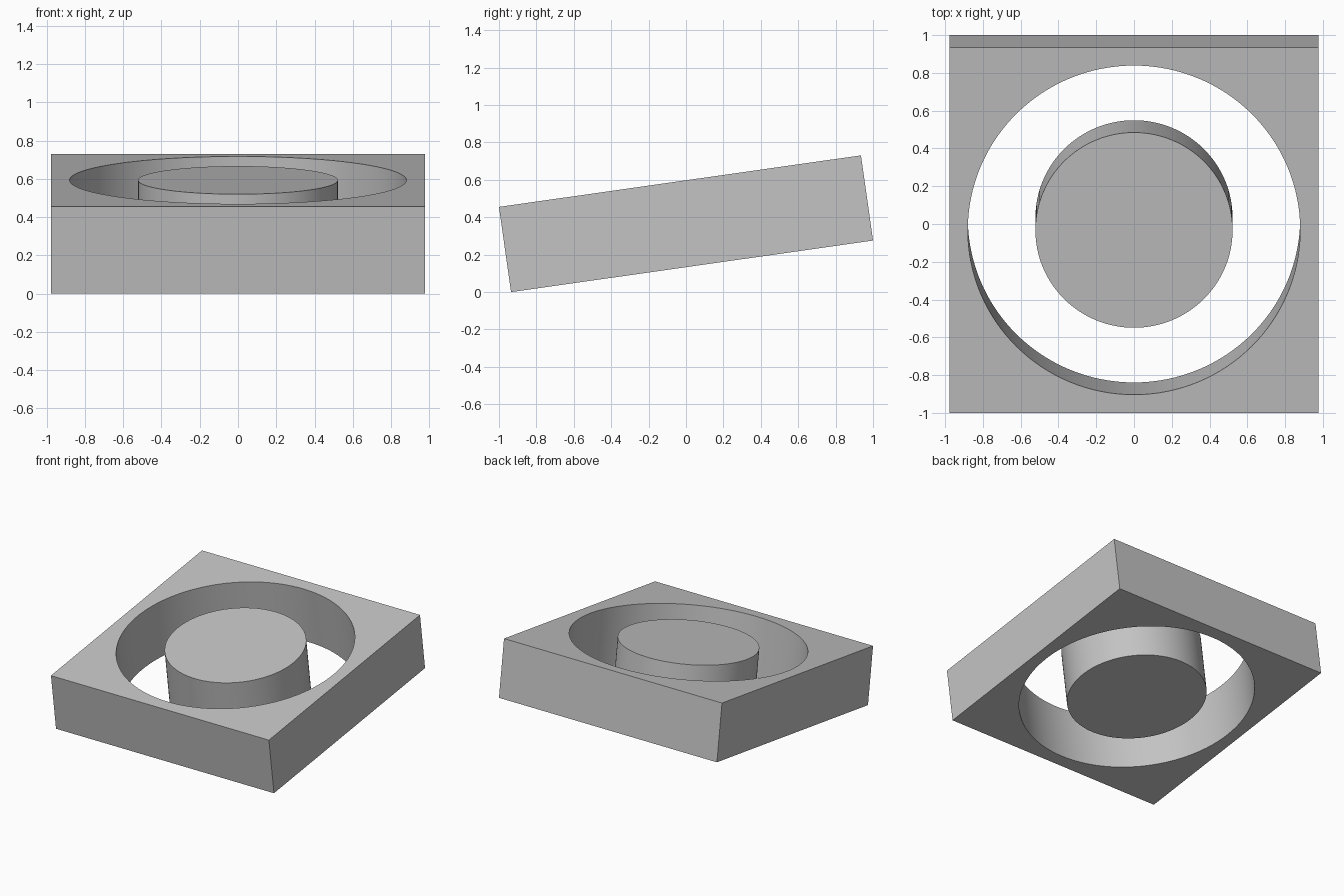
import bpy, bmesh, math
from mathutils import Matrix

cube = bpy.data.objects.get("Cube")
if cube:
    bpy.data.objects.remove(cube, do_unlink=True)

SIDE, THICK, HOLE_R, CORE_R = 1.955, 0.46, 0.88, 0.522
TILT = math.radians(8.1)
SEGMENTS = 128  # multiple of 8, so the square's corners are hit exactly

grey = bpy.data.materials.new("mid grey")
grey.use_nodes = True
colour = (0.55, 0.55, 0.55, 1)
grey.diffuse_color = colour
grey.node_tree.nodes["Principled BSDF"].inputs["Base Color"].default_value = colour

# Shared tilt and lift so the lowest edge rests on the ground
height = SIDE * math.sin(TILT) + THICK * math.cos(TILT)
placement = Matrix.Translation((0, 0, height / 2)) @ Matrix.Rotation(TILT, 4, "X")


def finish(name, bm):
    bmesh.ops.recalc_face_normals(bm, faces=bm.faces)
    bm.transform(placement)
    mesh = bpy.data.meshes.new(name)
    bm.to_mesh(mesh)
    bm.free()
    mesh.materials.append(grey)
    obj = bpy.data.objects.new(name, mesh)
    bpy.context.collection.objects.link(obj)
    bpy.ops.object.select_all(action="DESELECT")
    obj.select_set(True)
    bpy.context.view_layer.objects.active = obj
    bpy.ops.object.shade_smooth_by_angle(angle=math.radians(30))


def circle(a):
    return HOLE_R


def square(a):
    return SIDE / 2 / max(abs(math.cos(a)), abs(math.sin(a)))


# Square frame with a round through-hole: four loops joined into a closed ring
bm = bmesh.new()
loops = []
for radius, z in ((circle, -1), (square, -1), (square, 1), (circle, 1)):
    angles = [math.tau * i / SEGMENTS for i in range(SEGMENTS)]
    loops.append([bm.verts.new((radius(a) * math.cos(a), radius(a) * math.sin(a),
                                z * THICK / 2)) for a in angles])
for k, lower in enumerate(loops):
    upper = loops[(k + 1) % len(loops)]
    for i in range(SEGMENTS):
        j = (i + 1) % SEGMENTS
        bm.faces.new((lower[i], lower[j], upper[j], upper[i]))
# Remove the redundant points along the straight outer sides
bmesh.ops.recalc_face_normals(bm, faces=bm.faces)
bmesh.ops.dissolve_limit(bm, angle_limit=math.radians(0.5), verts=loops[1] + loops[2],
                         edges=[e for e in bm.edges
                                if e.verts[0] in loops[1] + loops[2]
                                and e.verts[1] in loops[1] + loops[2]
                                and e.calc_face_angle() < 0.01])
finish("square_frame", bm)

# Free-standing round core, flush with the frame on both sides
bm = bmesh.new()
bmesh.ops.create_cone(bm, cap_ends=True, segments=SEGMENTS,
                      radius1=CORE_R, radius2=CORE_R, depth=THICK)
finish("round_core", bm)
